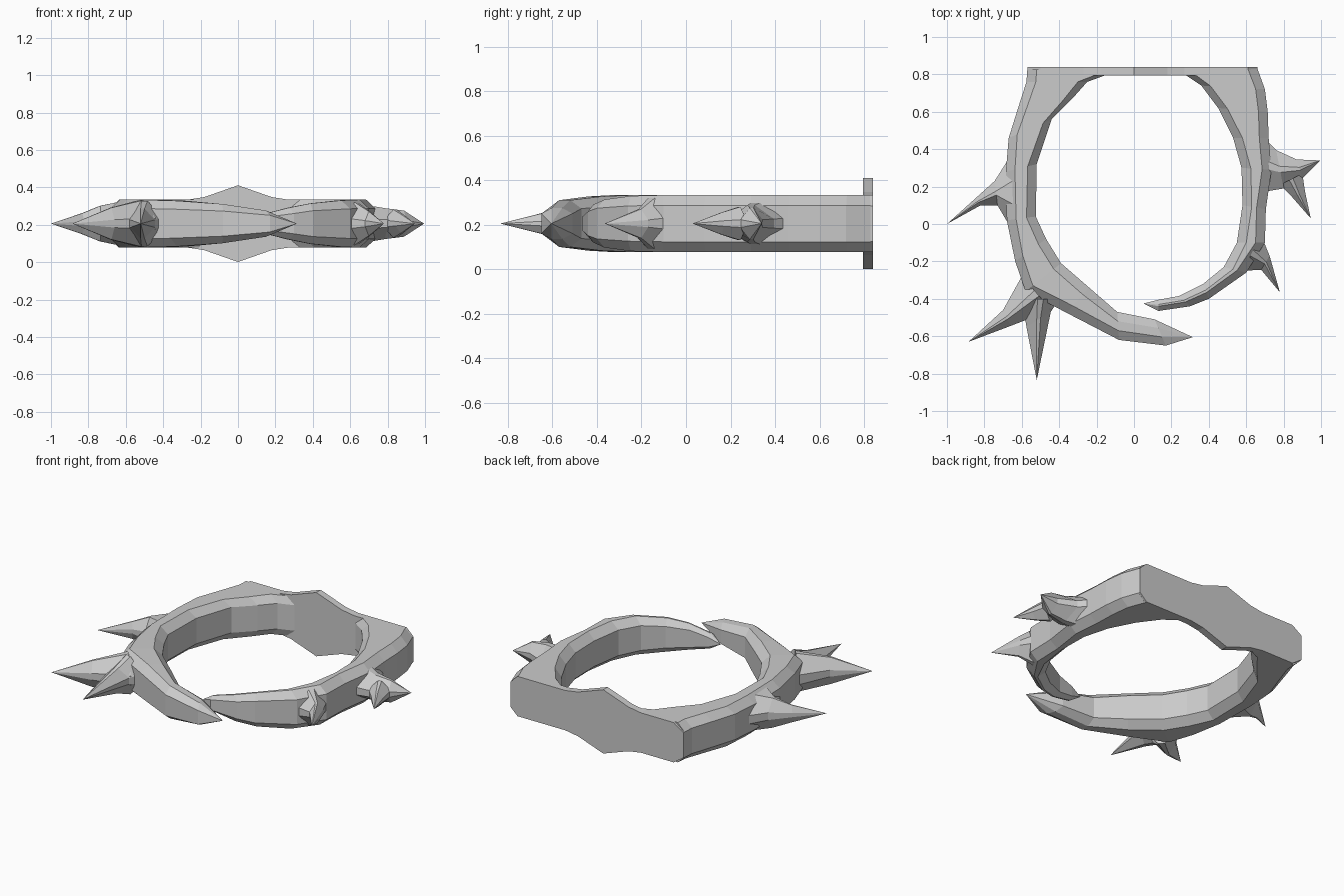
import bpy
import bmesh
from mathutils import Vector

default_cube = bpy.data.objects.get("Cube")
if default_cube:
    bpy.data.objects.remove(default_cube, do_unlink=True)

MID_Z = 0.206
FULL = 0.128


def finish(name, bm):
    """Turn a bmesh into a flat-shaded object."""
    bmesh.ops.recalc_face_normals(bm, faces=bm.faces[:])
    mesh = bpy.data.meshes.new(name)
    bm.to_mesh(mesh)
    bm.free()
    obj = bpy.data.objects.new(name, mesh)
    bpy.context.collection.objects.link(obj)
    return obj


def section(bm, outer, inner, half, bevel, wall):
    """Upright eight-sided section between an outer and an inner plan point."""
    a, b = Vector(outer), Vector(inner)
    inset = (b - a).normalized() * min(bevel, (b - a).length * 0.42)
    side = half * wall
    corners = [(a, -side), (a, side), (a + inset, half), (b - inset, half),
               (b, side), (b, -side), (b - inset, -half), (a + inset, -half)]
    return [bm.verts.new((p.x, p.y, MID_Z + h)) for p, h in corners]


def tapered_branch(name, stations, tip, bevel=0.05, wall=0.64):
    """Loft sections along a branch and close it in a sharp point."""
    bm = bmesh.new()
    rings = [section(bm, *station, bevel, wall) for station in stations]
    bm.faces.new(rings[0])
    for ring, following in zip(rings, rings[1:]):
        for i in range(len(ring)):
            j = (i + 1) % len(ring)
            bm.faces.new((ring[i], ring[j], following[j], following[i]))
    apex = bm.verts.new((tip[0], tip[1], MID_Z))
    last = rings[-1]
    for i in range(len(last)):
        bm.faces.new((last[i], last[(i + 1) % len(last)], apex))
    return finish(name, bm)


def spike(name, stations, tip):
    return tapered_branch(name, stations, tip, bevel=0.2, wall=0.25)


# Back plate: ridged outline mirrored above and below, extruded in depth
bm = bmesh.new()
upper = [(-0.57, 0.08), (-0.5, FULL), (-0.27, FULL), (-0.18, 0.142), (0, 0.205),
         (0.18, 0.142), (0.27, FULL), (0.61, FULL), (0.66, 0.08)]
outline = upper + [(x, -h) for x, h in reversed(upper)]
plate = bm.faces.new([bm.verts.new((x, 0.84, MID_Z + h)) for x, h in outline])
extruded = bmesh.ops.extrude_face_region(bm, geom=[plate], use_keep_orig=True)
moved = [v for v in extruded["geom"] if isinstance(v, bmesh.types.BMVert)]
bmesh.ops.translate(bm, verts=moved, vec=(0, -0.045, 0))
finish("back_plate", bm)

# Curved arms: outer point, inner point, half height
tapered_branch("right_arm", [
    ((-0.57, 0.83), (-0.14, 0.8), FULL),
    ((-0.575, 0.76), (-0.25, 0.76), FULL),
    ((-0.62, 0.62), (-0.33, 0.67), FULL),
    ((-0.67, 0.46), (-0.44, 0.56), FULL),
    ((-0.685, 0.28), (-0.52, 0.32), FULL),
    ((-0.68, 0.02), (-0.525, 0.04), FULL),
    ((-0.635, -0.2), (-0.47, -0.08), FULL),
    ((-0.58, -0.36), (-0.39, -0.21), FULL),
    ((-0.36, -0.475), (-0.24, -0.34), 0.122),
    ((-0.08, -0.62), (-0.09, -0.47), 0.105),
    ((0.17, -0.65), (0.11, -0.51), 0.07),
], (0.315, -0.605))

tapered_branch("left_arm", [
    ((0.66, 0.83), (0.27, 0.8), FULL),
    ((0.7, 0.72), (0.36, 0.74), FULL),
    ((0.715, 0.6), (0.45, 0.62), FULL),
    ((0.72, 0.46), (0.53, 0.46), FULL),
    ((0.735, 0.29), (0.575, 0.3), FULL),
    ((0.705, 0.08), (0.58, 0.1), FULL),
    ((0.7, -0.1), (0.55, -0.1), FULL),
    ((0.6, -0.26), (0.48, -0.23), 0.124),
    ((0.4, -0.4), (0.37, -0.32), 0.108),
    ((0.3, -0.44), (0.24, -0.385), 0.085),
    ((0.13, -0.465), (0.13, -0.405), 0.05),
], (0.05, -0.425))

# Spikes on the right arm
spike("right_rear_spike", [
    ((-0.6, 0.46), (-0.6, -0.12), 0.124),
    ((-0.745, 0.23), (-0.73, 0.1), 0.095),
    ((-0.85, 0.135), (-0.82, 0.1), 0.055),
], (-1, 0))
spike("right_front_outer_spike", [
    ((-0.6, -0.28), (-0.44, -0.46), 0.125),
    ((-0.7, -0.46), (-0.66, -0.545), 0.085),
], (-0.885, -0.63))
spike("right_front_inner_spike", [
    ((-0.6, -0.4), (-0.4, -0.4), 0.122),
    ((-0.575, -0.55), (-0.445, -0.47), 0.08),
], (-0.52, -0.835))

# Forked and single spikes on the left arm
spike("left_fork_stem", [
    ((0.68, 0.48), (0.68, 0.17), 0.1),
    ((0.76, 0.395), (0.8, 0.19), 0.083),
    ((0.87, 0.345), (0.9, 0.245), 0.07),
], (0.995, 0.34))
spike("left_fork_prong", [
    ((0.78, 0.21), (0.9, 0.27), 0.075),
    ((0.84, 0.15), (0.915, 0.17), 0.05),
], (0.945, 0.03))
spike("left_front_spike", [
    ((0.68, -0.06), (0.58, -0.25), 0.115),
    ((0.725, -0.17), (0.68, -0.245), 0.065),
], (0.78, -0.365))
